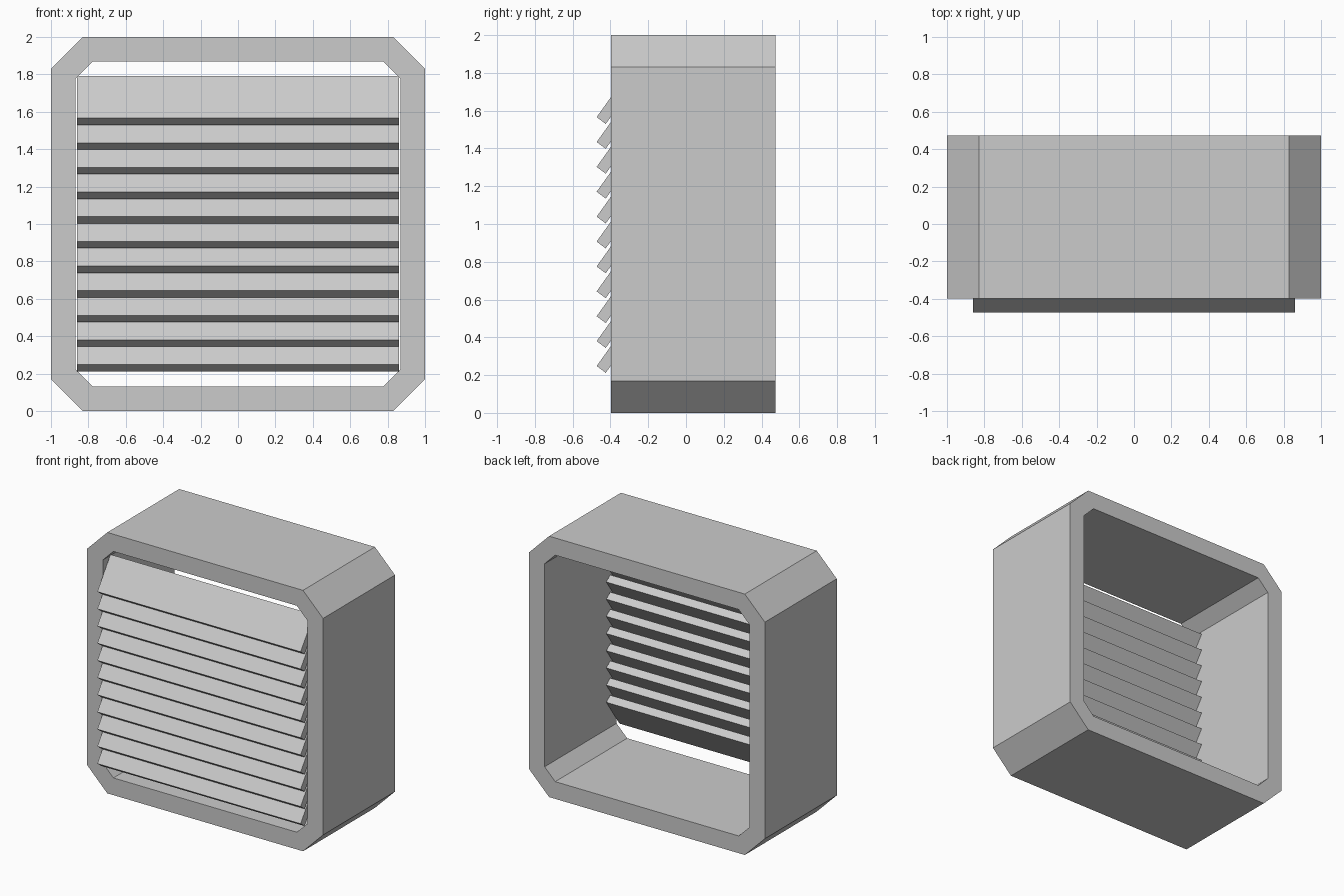
import bpy, bmesh

if "Cube" in bpy.data.objects:
    bpy.data.objects.remove(bpy.data.objects["Cube"])

def octagon(half, chamfer):
    # chamfered square in x/z, centred on z = 1
    h, k = half, half - chamfer
    pts = [(k, -h), (h, -k), (h, k), (k, h), (-k, h), (-h, k), (-h, -k), (-k, -h)]
    return [(x, z + 1) for x, z in pts]

def finish(bm, name):
    bmesh.ops.recalc_face_normals(bm, faces=bm.faces)
    mesh = bpy.data.meshes.new(name)
    bm.to_mesh(mesh)
    bm.free()
    obj = bpy.data.objects.new(name, mesh)
    bpy.context.collection.objects.link(obj)
    return obj

# Chamfered duct frame, open at front and back
bm = bmesh.new()
FRONT, BACK = -0.398, 0.473
loops = [[bm.verts.new((x, y, z)) for x, z in octagon(h, c)]
         for h, c, y in ((1, 0.17, FRONT), (1, 0.17, BACK),
                         (0.868, 0.09, BACK), (0.868, 0.09, FRONT))]
for a, b in zip(loops, loops[1:] + loops[:1]):
    for i in range(8):
        j = (i + 1) % 8
        bm.faces.new((a[i], a[j], b[j], b[i]))
finish(bm, "duct_frame")

# Tilted louvre slats, evenly stacked up the opening
PROFILE = [(-0.473, 0.248), (-0.425, 0.212), (-0.265, 0.436), (-0.313, 0.472)]
HALF_WIDTH, PITCH = 0.862, 0.1318
for n in range(11):
    bm = bmesh.new()
    left, right = [[bm.verts.new((x, y, z + n * PITCH)) for y, z in PROFILE]
                   for x in (-HALF_WIDTH, HALF_WIDTH)]
    bm.faces.new(left)
    bm.faces.new(right)
    for i in range(4):
        j = (i + 1) % 4
        bm.faces.new((left[i], left[j], right[j], right[i]))
    finish(bm, f"louvre_slat_{n + 1}")
